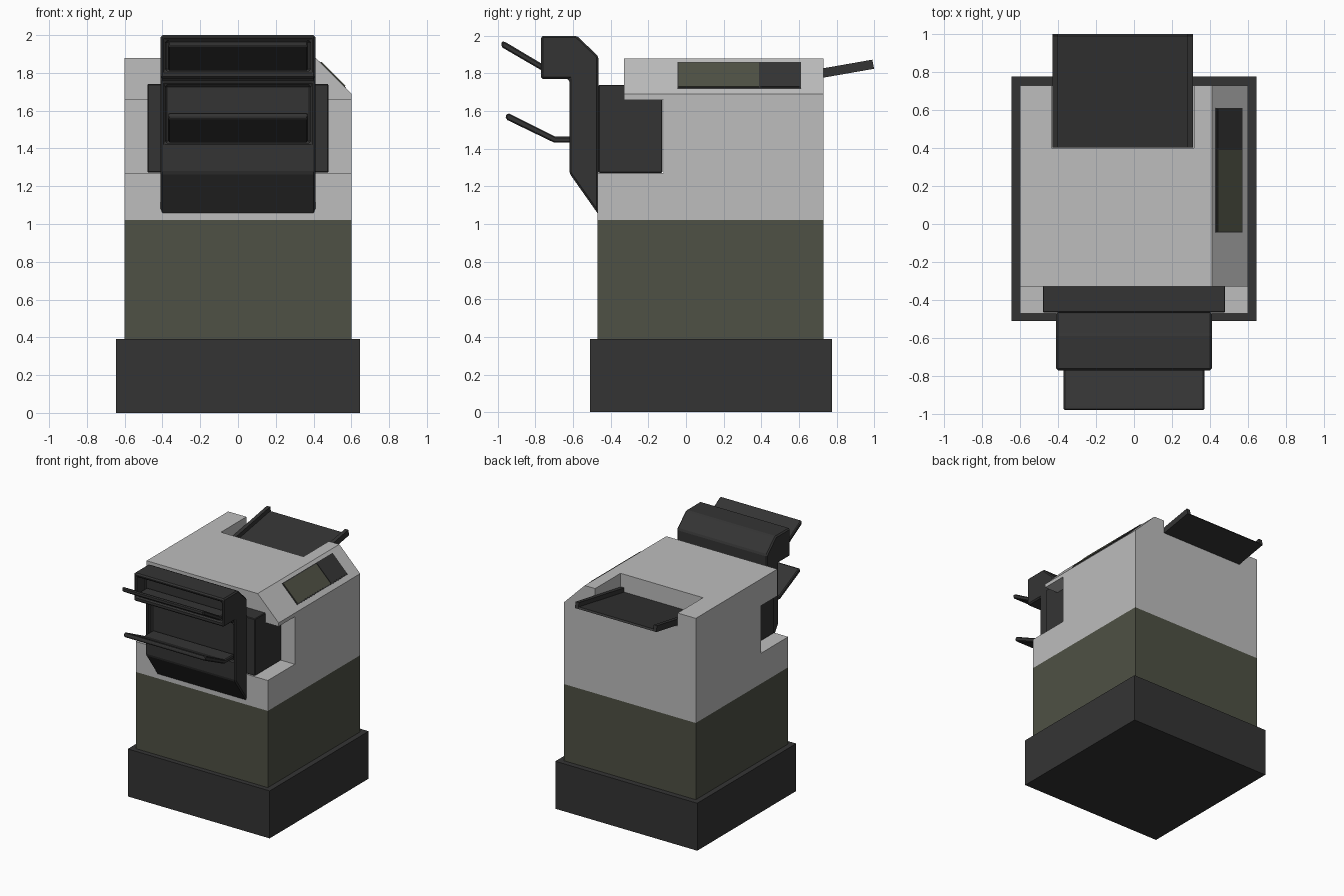
import bpy
import bmesh
from mathutils import Vector

default = bpy.data.objects.get("Cube")
if default:
    bpy.data.objects.remove(default, do_unlink=True)


def material(name, rgb):
    mat = bpy.data.materials.new(name)
    color = (*rgb, 1.0)
    mat.diffuse_color = color
    mat.use_nodes = True
    bsdf = next(n for n in mat.node_tree.nodes if n.type == "BSDF_PRINCIPLED")
    bsdf.inputs["Base Color"].default_value = color
    return mat


LIGHT = material("light grey plastic", (0.51, 0.51, 0.51))
GREEN = material("olive grey plastic", (0.077, 0.082, 0.058))
DARK = material("charcoal plastic", (0.034, 0.034, 0.034))


def prism(name, points, start, end, mat, axis="x", bevel=0.0):
    """Extrude a profile: (y, z) points along x, or (x, z) points along y."""
    def place(p, d):
        return (d, p[0], p[1]) if axis == "x" else (p[0], d, p[1])
    bm = bmesh.new()
    a = [bm.verts.new(place(p, start)) for p in points]
    b = [bm.verts.new(place(p, end)) for p in points]
    bm.faces.new(a)
    bm.faces.new(b)
    for i in range(len(points)):
        j = (i + 1) % len(points)
        bm.faces.new((a[i], a[j], b[j], b[i]))
    bmesh.ops.recalc_face_normals(bm, faces=bm.faces[:])
    mesh = bpy.data.meshes.new(name)
    bm.to_mesh(mesh)
    bm.free()
    mesh.materials.append(mat)
    obj = bpy.data.objects.new(name, mesh)
    bpy.context.collection.objects.link(obj)
    if bevel:
        add_bevel(obj, bevel)
    return obj


def box(name, x, y, z, mat, bevel=0.0):
    rect = [(y[0], z[0]), (y[1], z[0]), (y[1], z[1]), (y[0], z[1])]
    return prism(name, rect, x[0], x[1], mat, bevel=bevel)


def add_bevel(obj, width):
    mod = obj.modifiers.new("soft edges", "BEVEL")
    mod.width = width
    mod.segments = 1
    mod.limit_method = "ANGLE"


def cut(obj, cutter):
    cutter.hide_render = True
    mod = obj.modifiers.new("cut", "BOOLEAN")
    mod.operation = "DIFFERENCE"
    mod.solver = "EXACT"
    mod.object = cutter
    bpy.context.view_layer.objects.active = obj
    bpy.ops.object.modifier_apply(modifier=mod.name)
    bpy.data.objects.remove(cutter, do_unlink=True)


# Plinth and lower cabinet
box("plinth", (-0.645, 0.645), (-0.51, 0.775), (0, 0.39), DARK)
box("lower_cabinet", (-0.6, 0.6), (-0.47, 0.73), (0.39, 1.02), GREEN)

# Upper cabinet with a front notch, a chamfered side and a rear tray pocket
upper = prism("upper_cabinet", [
    (-0.47, 1.02), (0.73, 1.02), (0.73, 1.88), (-0.33, 1.88),
    (-0.33, 1.66), (-0.12, 1.66), (-0.12, 1.27), (-0.47, 1.27)],
    -0.6, 0.6, LIGHT)
cut(upper, prism("chamfer_cutter", [(0.41, 1.88), (0.6, 1.69), (0.8, 1.69), (0.8, 2.1), (0.41, 2.1)],
                 -0.8, 1.0, LIGHT, axis="y"))
cut(upper, prism("pocket_cutter", [(0.4, 1.715), (0.8, 1.785), (0.8, 2.1), (0.4, 2.1)],
                 -0.435, 0.315, LIGHT))

# Mechanism block inside the front notch
box("mechanism_block", (-0.48, 0.48), (-0.465, -0.125), (1.272, 1.74), DARK, 0.005)

# Front housing with two recessed slots
housing = prism("front_housing", [
    (-0.465, 1.05), (-0.62, 1.27), (-0.62, 1.77), (-0.77, 1.77),
    (-0.77, 2.0), (-0.58, 2.0), (-0.465, 1.89)], -0.41, 0.41, DARK)
cut(housing, box("upper_slot_cutter", (-0.385, 0.385), (-0.9, -0.65), (1.81, 1.97), DARK))
cut(housing, box("lower_slot_cutter", (-0.385, 0.385), (-0.7, -0.57), (1.43, 1.735), DARK))
add_bevel(housing, 0.01)

# Front trays
prism("upper_front_tray", [
    (-0.655, 1.812), (-0.76, 1.812), (-0.98, 1.94), (-0.98, 1.97),
    (-0.965, 1.97), (-0.755, 1.845), (-0.655, 1.845)], -0.37, 0.37, DARK, bevel=0.007)
prism("lower_front_tray", [
    (-0.575, 1.432), (-0.70, 1.432), (-0.955, 1.555), (-0.96, 1.575),
    (-0.945, 1.59), (-0.695, 1.465), (-0.575, 1.465)], -0.37, 0.37, DARK, bevel=0.007)

# Rear tray: thin sloping plate with raised side lips
def slope(y, height):
    return (y, 1.72 + 0.175 * (y - 0.4) + height)


def rear_strip(name, x0, x1, height):
    prism(name, [slope(0.402, 0), slope(1.0, 0), slope(0.99, height), slope(0.402, height)],
          x0, x1, DARK)


rear_strip("rear_tray_plate", -0.4, 0.28, 0.015)
rear_strip("rear_tray_right_lip", -0.43, -0.4, 0.05)
rear_strip("rear_tray_left_lip", 0.28, 0.31, 0.05)

# Control panel plates lying on the chamfer
normal = Vector((1, 0, 1)).normalized()


def panel(name, y0, y1, inset, lift, mat):
    top = Vector((0.43 + inset, 0, 1.86 - inset))
    low = Vector((0.57 - inset, 0, 1.72 + inset))
    corners = [top, low, low + normal * lift, top + normal * lift]
    prism(name, [(c.x, c.z) for c in corners], y0 + inset, y1 - inset, mat, axis="y")


panel("panel_frame", -0.045, 0.61, 0, 0.003, DARK)
panel("display_screen", -0.045, 0.395, 0.006, 0.007, GREEN)
panel("keypad", 0.39, 0.61, 0.006, 0.007, DARK)
